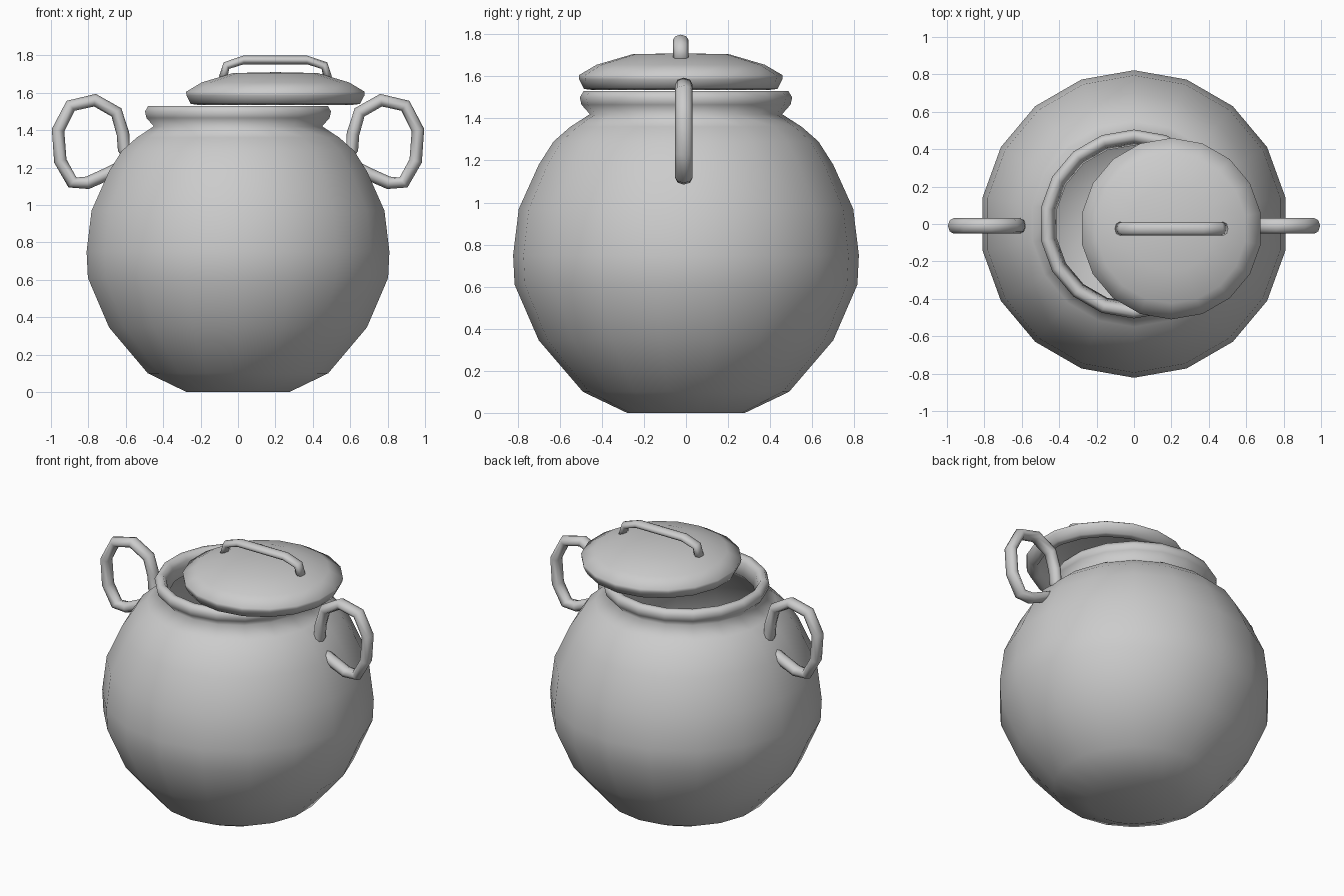
import bpy, bmesh, math
from mathutils import Vector

if "Cube" in bpy.data.objects:
    bpy.data.objects.remove(bpy.data.objects["Cube"])

clay = bpy.data.materials.new("grey_clay")
clay.diffuse_color = (0.6, 0.6, 0.6, 1)
clay.use_nodes = True
clay.node_tree.nodes["Principled BSDF"].inputs["Base Color"].default_value = clay.diffuse_color


def finish(bm, name):
    bmesh.ops.remove_doubles(bm, verts=bm.verts, dist=1e-4)
    bmesh.ops.recalc_face_normals(bm, faces=bm.faces)
    for f in bm.faces:
        f.smooth = True
    me = bpy.data.meshes.new(name)
    bm.to_mesh(me)
    bm.free()
    me.materials.append(clay)
    ob = bpy.data.objects.new(name, me)
    bpy.context.collection.objects.link(ob)
    return ob


def bridge(bm, a, b):
    n = len(a)
    for i in range(n):
        bm.faces.new((a[i], a[(i + 1) % n], b[(i + 1) % n], b[i]))


def lathe(name, profile, cx=0, cy=0, n=18):
    # revolve (radius, height) points, one corner on the y axis
    bm = bmesh.new()
    rings = []
    for r, z in profile:
        rings.append([bm.verts.new((cx + r * math.sin(2 * math.pi * i / n),
                                    cy + r * math.cos(2 * math.pi * i / n), z))
                      for i in range(n)])
    for a, b in zip(rings, rings[1:]):
        bridge(bm, a, b)
    return finish(bm, name)


def tube(name, path, y, half_thick, half_wide, sx=1, n=8):
    # sweep an oval section along a path in the xz plane
    bm = bmesh.new()
    pts = [Vector((sx * x, y, z)) for x, z in path]
    rings = []
    for k, p in enumerate(pts):
        t = (pts[min(k + 1, len(pts) - 1)] - pts[max(k - 1, 0)]).normalized()
        nrm = Vector((-t.z, 0, t.x))
        rings.append([bm.verts.new(p + nrm * half_thick * math.cos(2 * math.pi * i / n)
                                   + Vector((0, half_wide * math.sin(2 * math.pi * i / n), 0)))
                      for i in range(n)])
    for a, b in zip(rings, rings[1:]):
        bridge(bm, a, b)
    bm.faces.new(rings[0])
    bm.faces.new(rings[-1])
    return finish(bm, name)


# round pot with rolled rim and hollow inside
lathe("pot_body", [
    (0, 0), (0.28, 0), (0.49, 0.1), (0.70, 0.345), (0.815, 0.61), (0.822, 0.75),
    (0.795, 0.97), (0.70, 1.18), (0.63, 1.29), (0.55, 1.36), (0.457, 1.42),
    (0.497, 1.465), (0.505, 1.50), (0.487, 1.53), (0.455, 1.53), (0.435, 1.50),
    (0.42, 1.42), (0.52, 1.335), (0.66, 1.17), (0.755, 0.96), (0.782, 0.75),
    (0.775, 0.61), (0.665, 0.36), (0.465, 0.135), (0.27, 0.04), (0, 0.04)])

# lid, slid to one side, hollow below
LX, LY = 0.2, -0.025
lathe("lid", [
    (0, 1.71), (0.23, 1.705), (0.40, 1.655), (0.485, 1.605), (0.483, 1.585),
    (0.46, 1.54), (0.42, 1.535), (0.40, 1.57), (0.36, 1.62), (0.22, 1.67),
    (0, 1.675)], LX, LY)

# lid grip
tube("lid_grip", [
    (-0.08, 1.68), (-0.062, 1.745), (0.03, 1.775), (0.37, 1.775), (0.462, 1.745),
    (0.48, 1.68)], LY, 0.023, 0.036)

# side loop handles
loop = [(0.56, 1.23), (0.61, 1.30), (0.615, 1.38), (0.65, 1.495), (0.765, 1.56),
        (0.895, 1.53), (0.962, 1.40), (0.95, 1.235), (0.885, 1.12), (0.805, 1.118),
        (0.70, 1.165), (0.63, 1.20)]
for side, s in (("right", 1), ("left", -1)):
    tube("handle_" + side, loop, -0.01, 0.034, 0.042, s)
